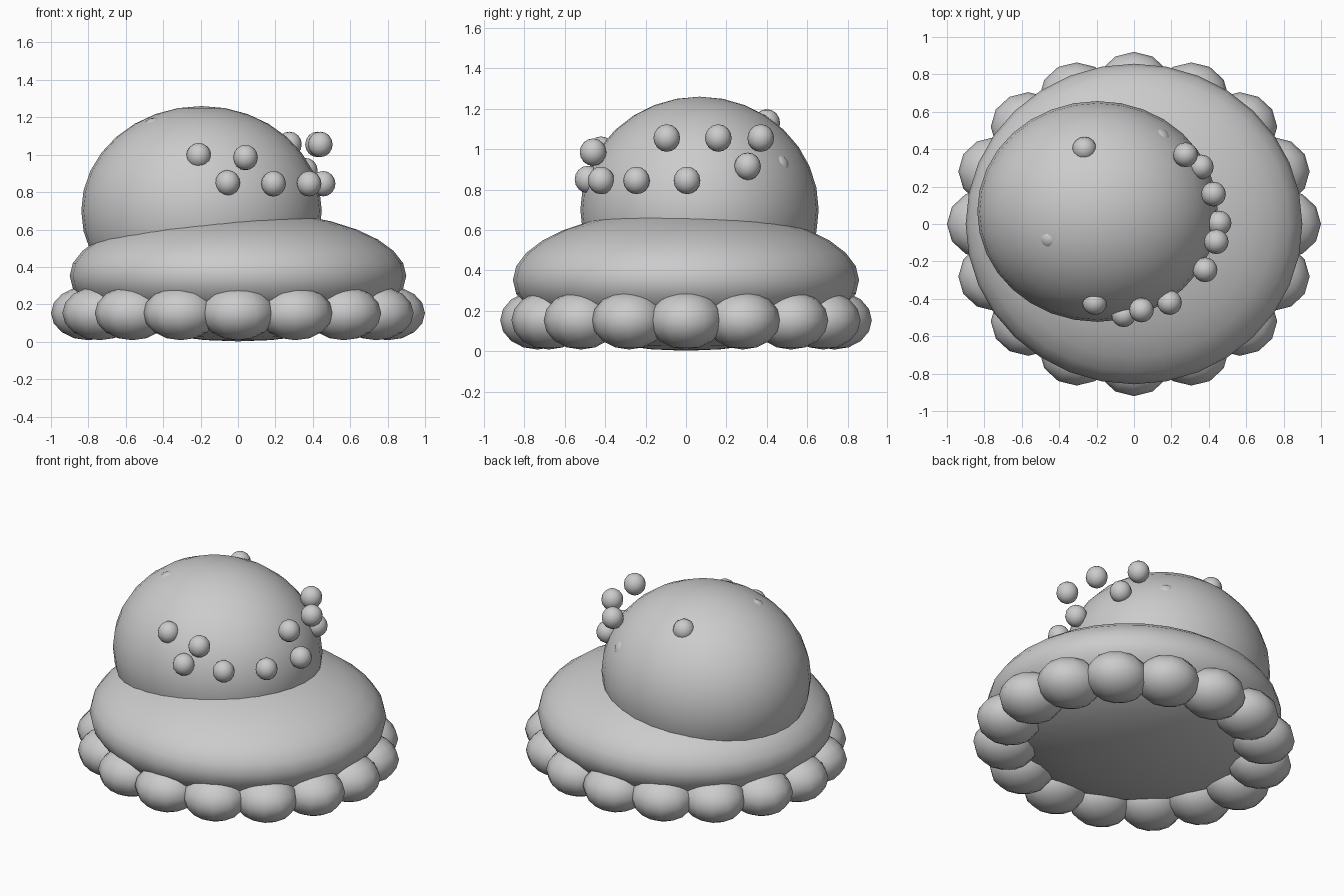
import bpy
from math import cos, sin, tau

cube = bpy.data.objects.get("Cube")
if cube:
    bpy.data.objects.remove(cube, do_unlink=True)

# One plain grey for everything
grey = bpy.data.materials.new("plain_grey")
grey.use_nodes = True
colour = (0.6, 0.6, 0.6, 1)
grey.diffuse_color = colour
grey.node_tree.nodes["Principled BSDF"].inputs["Base Color"].default_value = colour


def ellipsoid(name, centre, radii, segments, rings):
    bpy.ops.mesh.primitive_uv_sphere_add(segments=segments, ring_count=rings, radius=1, location=centre)
    ob = bpy.context.object
    ob.name = name
    ob.scale = radii
    bpy.ops.object.transform_apply(location=False, rotation=False, scale=True)
    bpy.ops.object.shade_smooth()
    ob.data.materials.append(grey)
    return ob


# Flattened body and the off-centre dome
ellipsoid("body", (0, 0, 0.352), (0.9, 0.857, 0.35), 32, 16)
ellipsoid("dome", (-0.195, 0.067, 0.70), (0.643, 0.59, 0.56), 32, 16)

# Ring of puffs around the base
PUFFS = 16
for i in range(PUFFS):
    a = tau * i / PUFFS
    ellipsoid(f"base_puff_{i + 1}", (0.8 * cos(a), 0.735 * sin(a), 0.153), (0.2, 0.185, 0.145), 12, 8)

# Small beads scattered on the dome, some sunk into it
beads = [
    (0.04, -0.46, 0.985), (0.19, -0.42, 0.845), (0.38, -0.245, 0.845),
    (0.455, 0.005, 0.845), (0.44, -0.095, 1.055), (0.425, 0.16, 1.055),
    (0.275, 0.37, 1.055), (0.36, 0.305, 0.915), (-0.055, -0.485, 0.85),
    (-0.21, -0.42, 0.995), (-0.265, 0.4, 1.13), (0.13, 0.446, 0.91),
    (-0.447, -0.074, 1.13),
]
for i, centre in enumerate(beads):
    ellipsoid(f"bead_{i + 1}", centre, (0.066, 0.066, 0.068), 16, 8)
